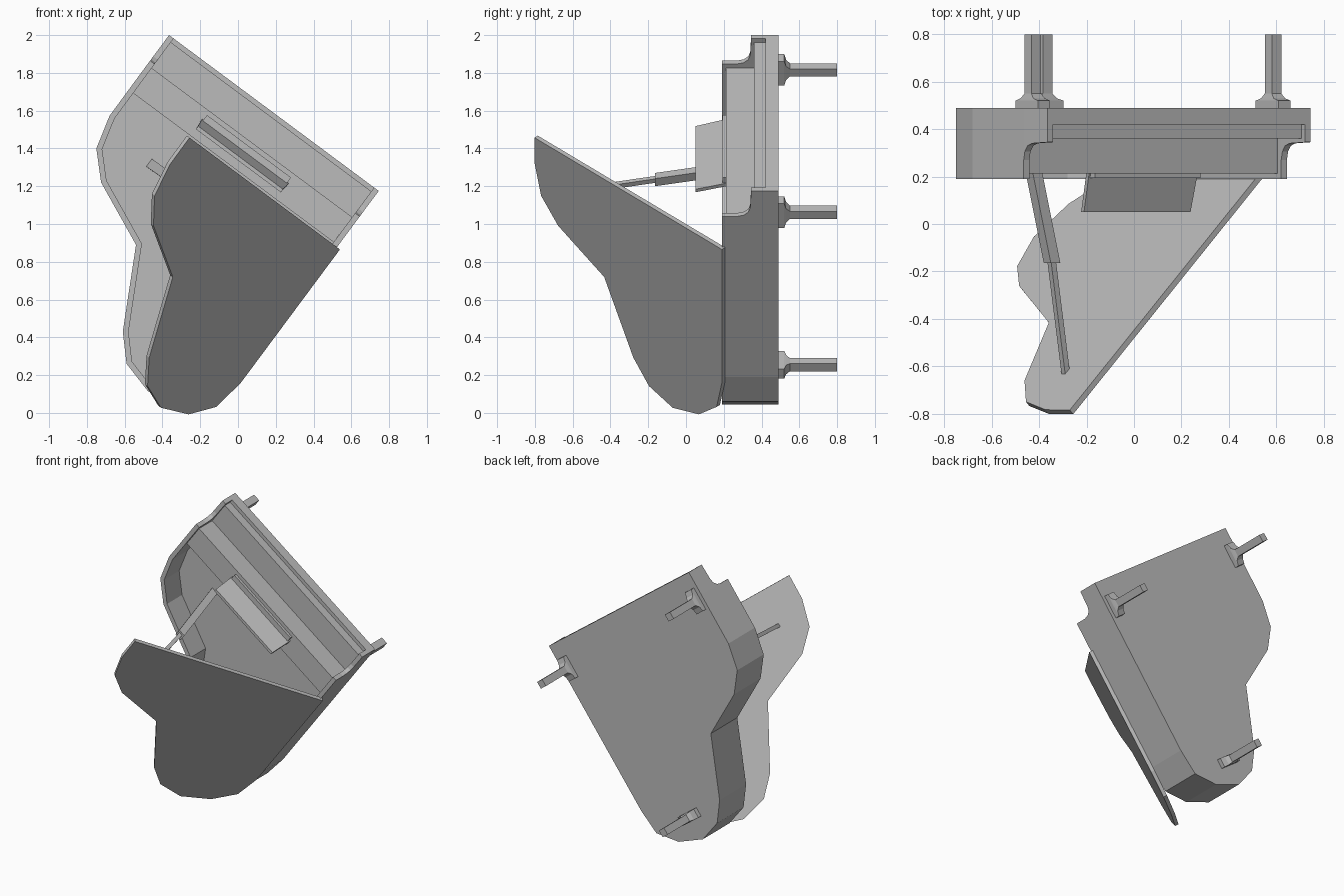
import bpy, bmesh, math
from mathutils import Vector

if "Cube" in bpy.data.objects:
    bpy.data.objects.remove(bpy.data.objects["Cube"], do_unlink=True)

# One flat grey for everything
grey = bpy.data.materials.new("plain_grey")
grey.use_nodes = True
grey.diffuse_color = (0.5, 0.5, 0.5, 1)
grey.node_tree.nodes["Principled BSDF"].inputs["Base Color"].default_value = (0.5, 0.5, 0.5, 1)

# Tilted instrument frame: a runs along the keyboard, b towards the tail, y is depth
CORNER = Vector((0.745, 0, 1.175))
A = Vector((-0.8026, 0, 0.5965))
B = Vector((-0.5965, 0, -0.8026))
WIDTH = 1.383
WALL = 0.03
FRONT, FLOOR, BACK = 0.19, 0.36, 0.49


def place(a, b, y):
    return CORNER + A * a + B * b + Vector((0, y, 0))


def to_frame(x, z):
    d = Vector((x, 0, z)) - CORNER
    return d.dot(A), d.dot(B)


def finish(name, bm):
    mesh = bpy.data.meshes.new(name)
    bm.to_mesh(mesh)
    bm.free()
    mesh.materials.append(grey)
    obj = bpy.data.objects.new(name, mesh)
    bpy.context.collection.objects.link(obj)
    return obj


def loft(name, rings):
    """Solid skin through matching closed rings of points, capped at both ends."""
    bm = bmesh.new()
    loops = [[bm.verts.new(p) for p in ring] for ring in rings]
    n = len(loops[0])
    for lo, hi in zip(loops, loops[1:]):
        for i in range(n):
            j = (i + 1) % n
            bm.faces.new((lo[i], lo[j], hi[j], hi[i]))
    bm.faces.new(loops[0])
    bm.faces.new(loops[-1])
    bmesh.ops.recalc_face_normals(bm, faces=bm.faces)
    return finish(name, bm)


def rect(a, b, y, wide, long):
    """Rectangular ring centred on (a, b) at depth y."""
    return [place(a + i * wide / 2, b + j * long / 2, y)
            for i, j in ((-1, -1), (1, -1), (1, 1), (-1, 1))]


def box(name, a0, a1, b0, b1, y0, y1):
    mid = ((a0 + a1) / 2, (b0 + b1) / 2)
    return loft(name, [rect(*mid, y, a1 - a0, b1 - b0) for y in (y0, y1)])


# Curved side and tail of the case
curve = [to_frame(x, z) for x, z in (
    (-0.68, 1.573), (-0.75, 1.4), (-0.725, 1.22), (-0.54, 0.89), (-0.61, 0.43),
    (-0.59, 0.26), (-0.477, 0.115), (-0.285, 0.045), (-0.108, 0.06), (0.014, 0.19))]
STEP = 0.168
outline = [(WIDTH, STEP)] + curve + [(0, STEP)]

loft("case_floor", [[place(a, b, y) for a, b in outline] for y in (FLOOR, BACK)])

# Rim: open wall strip thickened inwards
bm = bmesh.new()
strip = [[bm.verts.new(place(a, b, y)) for y in (FRONT, FLOOR)] for a, b in outline]
for p, q in zip(strip, strip[1:]):
    bm.faces.new((p[0], q[0], q[1], p[1]))
rim = finish("case_rim", bm)
solid = rim.modifiers.new("wall", "SOLIDIFY")
solid.thickness = WALL
solid.offset = 1
solid.use_even_offset = True

# Cheeks beside the keyboard with a rounded step
cheek = [(0, BACK), (0, 0.345), (0.11, 0.34), (0.14, 0.33), (0.16, 0.305),
         (STEP, 0.27), (STEP, BACK)]
for side, start in (("left", 0), ("right", WIDTH - WALL)):
    loft(side + "_cheek", [[place(a, b, y) for b, y in cheek]
                           for a in (start, start + WALL)])

# Keyboard area
inner = (WALL, WIDTH - WALL)
box("keybed", *inner, 0, STEP, 0.42, BACK)
box("keyboard", *inner, 0.025, STEP, FLOOR, 0.42)
box("fallboard_cover", *inner, 0.195, 0.36, 0.212, FLOOR)

# Music stand: ledge and leaning panel
box("music_ledge", 0.415, 0.969, 0.22, 0.265, 0.193, 0.212)
loft("music_panel", [rect(0.692, 0.262, 0.212, 0.57, 0.02),
                     rect(0.692, 0.305, 0.05, 0.56, 0.02)])

# Lid swung open about the straight side
HINGE = -0.02
SWING = math.radians(45)
lid_outline = [(WIDTH, 0.371)] + [(a, 0.371 + (b - 0.36) * 1.015) for a, b in curve]
lid_outline[-1] = (HINGE, lid_outline[-1][1])
lid_outline.append((HINGE, 0.371))


def lid_point(a, b, t):
    r = a - HINGE
    c, s = math.cos(SWING), math.sin(SWING)
    return place(HINGE + r * c + t * s, b, FRONT - r * s + t * c)


loft("lid", [[lid_point(a, b, t) for a, b in lid_outline] for t in (0, 0.025)])

# Lid prop in two sections
loft("prop_sleeve", [rect(1.04, 0.605, FLOOR, 0.05, 0.05),
                     rect(0.911, 0.602, -0.165, 0.05, 0.05)])
loft("prop_rod", [rect(0.913, 0.602, -0.16, 0.026, 0.026),
                  rect(0.823, 0.622, -0.64, 0.026, 0.026)])

# Legs with flared brackets, the tail one turned across
spots = {"left_leg": (0.06, 0.185, False),
         "right_leg": (WIDTH - 0.06, 0.185, False),
         "tail_leg": (0.354, 1.409, True)}
for name, (a, b, turned) in spots.items():
    rings = []
    for y, wide, long in ((BACK, 0.064, 0.16), (0.52, 0.064, 0.16), (0.53, 0.06, 0.09),
                          (0.55, 0.05, 0.05), (0.8, 0.05, 0.05)):
        if turned:
            wide, long = long, wide
        rings.append(rect(a, b, y, wide, long))
    loft(name, rings)
